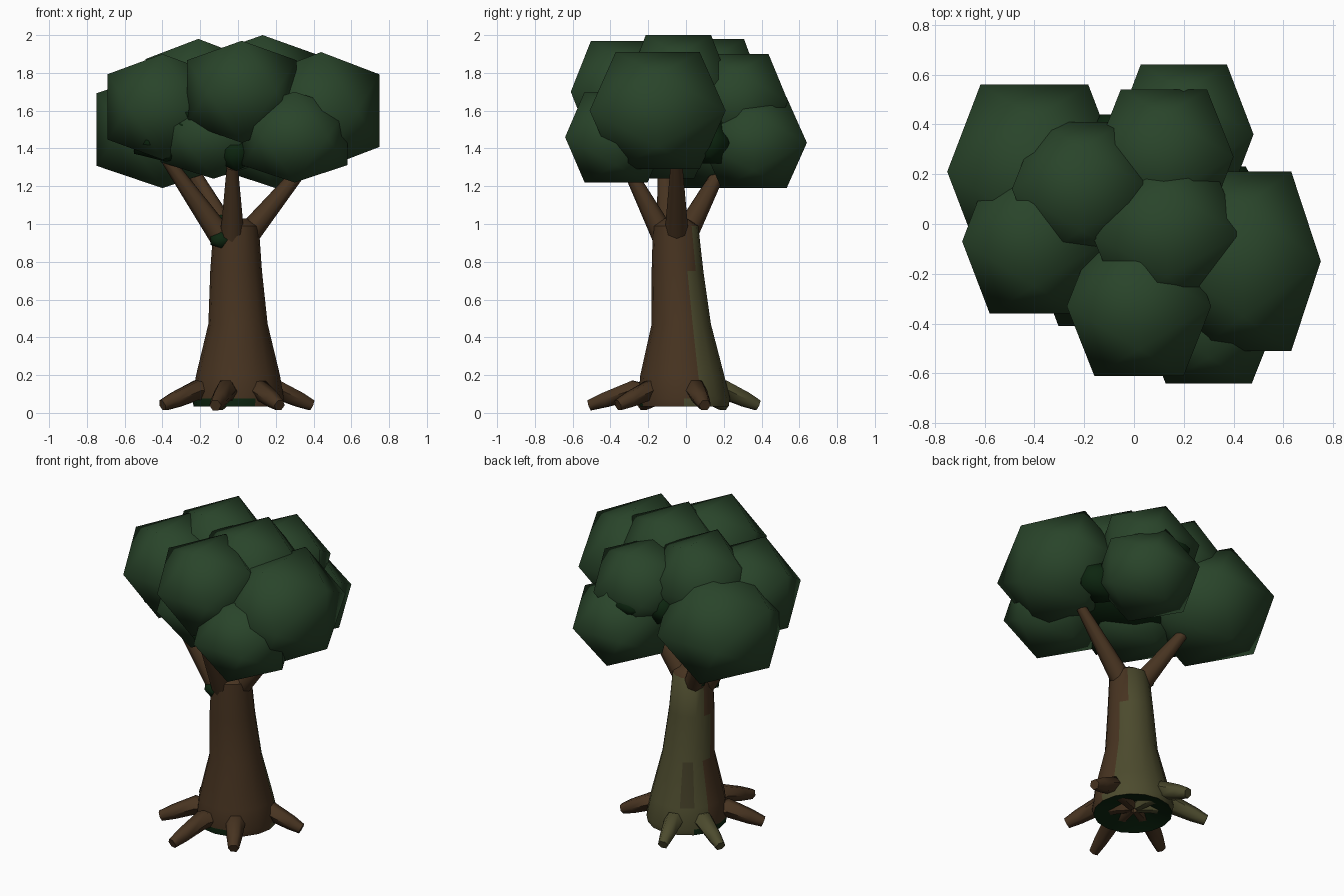
import bpy, bmesh, math
from mathutils import Vector

if "Cube" in bpy.data.objects:
    bpy.data.objects.remove(bpy.data.objects["Cube"], do_unlink=True)


def material(name, rgb):
    m = bpy.data.materials.new(name)
    m.use_nodes = True
    m.diffuse_color = (*rgb, 1)
    bsdf = m.node_tree.nodes["Principled BSDF"]
    bsdf.inputs["Base Color"].default_value = (*rgb, 1)
    bsdf.inputs["Roughness"].default_value = 0.9
    return m


BARK = material("bark brown", (0.064, 0.034, 0.015))
MOSS = material("moss olive", (0.073, 0.070, 0.027))
DULL = material("dull olive", (0.052, 0.045, 0.019))
LEAF = material("leaf green", (0.022, 0.058, 0.023))
SHADE = material("deep green", (0.004, 0.019, 0.005))


def finish(bm, name, mats):
    bmesh.ops.recalc_face_normals(bm, faces=bm.faces)
    for f in bm.faces:
        f.smooth = True
    mesh = bpy.data.meshes.new(name)
    bm.to_mesh(mesh)
    bm.free()
    for m in mats:
        mesh.materials.append(m)
    ob = bpy.data.objects.new(name, mesh)
    bpy.context.collection.objects.link(ob)
    return ob


def loft(bm, rings):
    """Join rings of points with quads and cap both ends."""
    loops = [[bm.verts.new(p) for p in r] for r in rings]
    n = len(loops[0])
    for a, b in zip(loops, loops[1:]):
        for i in range(n):
            j = (i + 1) % n
            bm.faces.new((a[i], a[j], b[j], b[i]))
    bm.faces.new(loops[0][::-1])
    bm.faces.new(loops[-1])


def circle(c, r, sides, u=Vector((1, 0, 0)), v=Vector((0, 1, 0))):
    turn = [2 * math.pi * i / sides for i in range(sides)]
    return [Vector(c) + u * r * math.cos(t) + v * r * math.sin(t) for t in turn]


def sharpen(ob, degrees):
    bpy.ops.object.select_all(action="DESELECT")
    ob.select_set(True)
    bpy.context.view_layer.objects.active = ob
    bpy.ops.object.shade_smooth_by_angle(angle=math.radians(degrees))


def limb(name, points, radii, sides, mat):
    """Tapered tube along a path."""
    pts = [Vector(p) for p in points]
    rings = []
    for i, (p, r) in enumerate(zip(pts, radii)):
        d = (pts[min(i + 1, len(pts) - 1)] - pts[max(i - 1, 0)]).normalized()
        u = d.cross(Vector((0, 0, 1))).normalized()
        rings.append(circle(p, r, sides, u, u.cross(d)))
    bm = bmesh.new()
    loft(bm, rings)
    sharpen(finish(bm, name, [mat]), 60)


def blob(name, centre, half, mat):
    """Axis-aligned icosahedron fitted to a box."""
    phi = (1 + math.sqrt(5)) / 2
    bm = bmesh.new()
    for a in (-1, 1):
        for b in (-phi, phi):
            for p in ((0, a, b), (a, b, 0), (b, 0, a)):
                bm.verts.new([c + h * q / phi for c, h, q in zip(centre, half, p)])
    bmesh.ops.convex_hull(bm, input=bm.verts)
    finish(bm, name, [mat])


def trunk_colour(angle, z):
    """Moss on the back, a dull panel in it, dark rim at the foot."""
    if z < 0.07 and 125 < angle < 290:
        return 3
    first, last = (15, 160) if z < 0.4 else (15, 175) if z < 0.7 else (40, 175)
    if not first < angle < last or z > 0.95:
        return 0
    return 2 if 0.2 < z < 0.47 and 115 < angle < 140 else 1


# Trunk: (y centre, height, radius), flared at the foot, hollow underneath
profile = [(-0.01, 0.10, 0.03), (-0.01, 0.035, 0.235), (-0.01, 0.075, 0.243),
           (-0.02, 0.20, 0.222), (-0.025, 0.47, 0.157), (-0.045, 0.75, 0.137),
           (-0.055, 0.99, 0.12), (-0.055, 1.03, 0.06)]
bm = bmesh.new()
loft(bm, [circle((-0.01 if z > 0.5 else 0, y, z), r, 16) for y, z, r in profile])
bmesh.ops.recalc_face_normals(bm, faces=bm.faces)
for f in bm.faces:
    c = f.calc_center_median()
    angle = math.degrees(math.atan2(c.y + 0.03, c.x)) % 360
    f.material_index = 3 if f.normal.z < -0.5 else trunk_colour(angle, c.z)
sharpen(finish(bm, "trunk", [BARK, MOSS, DULL, SHADE]), 50)

# Roots, spreading from under the trunk
tips = [(-0.12, -0.51, BARK), (0.22, -0.36, BARK), (0.39, 0.10, BARK),
        (-0.10, 0.38, MOSS), (-0.39, 0.20, MOSS), (-0.40, -0.23, BARK)]
for i, (x, y, m) in enumerate(tips, 1):
    limb(f"root_{i}", [(x * 0.03, y * 0.03, 0.075), (x * 0.55, y * 0.55, 0.12),
                       (x * 0.83, y * 0.83, 0.07), (x, y, 0.04)],
         [0.03, 0.058, 0.045, 0.032], 6, m)

# Branches
branches = {"left": ((0.04, -0.05, 0.93), (0.37, -0.05, 1.33)),
            "front": ((-0.03, -0.11, 0.92), (-0.03, -0.31, 1.30)),
            "right": ((-0.08, -0.09, 0.92), (-0.39, -0.12, 1.36)),
            "back": ((-0.06, 0.0, 0.95), (-0.26, 0.20, 1.32))}
for side, ends in branches.items():
    limb(f"{side}_branch", ends, [0.065, 0.03], 8, BARK)

# Small leaf tufts at the fork
blob("front_fork_tuft", (-0.09, -0.13, 0.915), (0.055, 0.04, 0.042), SHADE)
blob("back_fork_tuft", (-0.09, 0.01, 0.99), (0.05, 0.05, 0.06), SHADE)

# Canopy: leaf clumps as (centre, half size)
clumps = [((0.44, -0.15, 1.60), (0.31, 0.36, 0.31)),
          ((0.13, -0.04, 1.72), (0.30, 0.28, 0.28)),
          ((-0.21, 0.14, 1.70), (0.28, 0.27, 0.28)),
          ((0.02, -0.33, 1.70), (0.29, 0.28, 0.27)),
          ((-0.40, -0.07, 1.62), (0.29, 0.29, 0.28)),
          ((-0.40, 0.21, 1.50), (0.35, 0.35, 0.31)),
          ((0.20, 0.36, 1.43), (0.28, 0.28, 0.24)),
          ((0.12, 0.27, 1.65), (0.28, 0.27, 0.25)),
          ((0.30, -0.37, 1.46), (0.28, 0.27, 0.24)),
          ((-0.13, -0.13, 1.47), (0.28, 0.28, 0.23))]
for i, (c, h) in enumerate(clumps, 1):
    blob(f"leaf_clump_{i}", c, h, LEAF)

# Dark foliage that shows in the gaps between clumps
gaps = [((0, -0.02, 1.52), (0.48, 0.34, 0.20)),
        ((-0.24, -0.29, 1.59), (0.06, 0.06, 0.07)),
        ((-0.38, -0.10, 1.44), (0.17, 0.18, 0.11)),
        ((-0.01, -0.30, 1.38), (0.08, 0.10, 0.10)),
        ((0.35, 0.12, 1.43), (0.16, 0.11, 0.11)),
        ((-0.08, 0.36, 1.58), (0.09, 0.08, 0.09)),
        ((0.08, 0.47, 1.60), (0.10, 0.07, 0.06))]
for i, (c, h) in enumerate(gaps, 1):
    blob(f"inner_foliage_{i}", c, h, SHADE)
